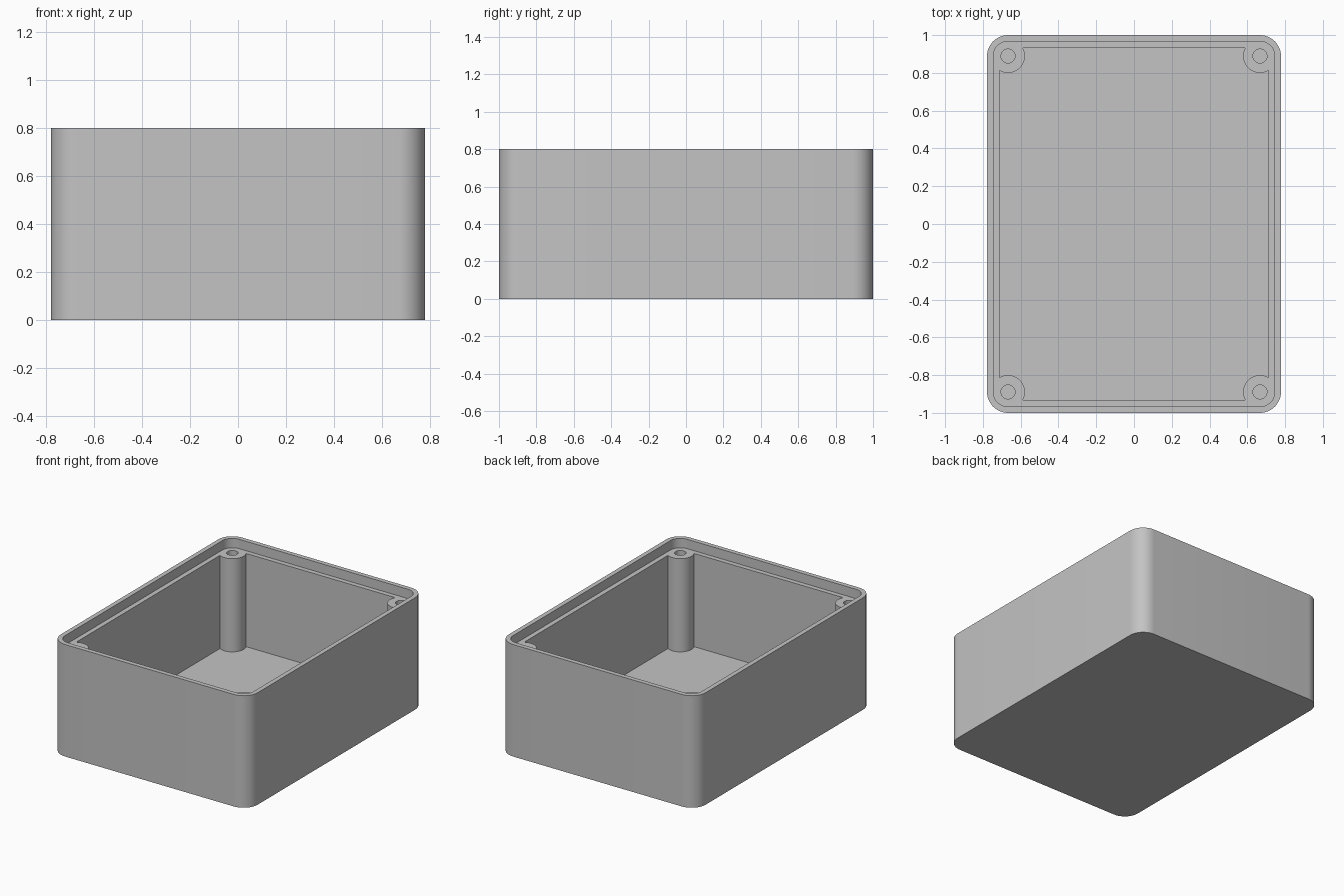
import bpy, bmesh, math

if "Cube" in bpy.data.objects:
    bpy.data.objects.remove(bpy.data.objects["Cube"], do_unlink=True)

# Main sizes
HALF_X, HALF_Y, HEIGHT = 0.778, 1.0, 0.8
WALL, LIP, CORNER = 0.067, 0.033, 0.111
LEDGE_Z = HEIGHT - WALL
POST_X, POST_Y = HALF_X - CORNER, HALF_Y - CORNER
POST_R, HOLE_R = 0.089, 0.037

grey = bpy.data.materials.new("light_grey_plastic")
grey.use_nodes = True
colour = (0.55, 0.55, 0.55, 1)
grey.diffuse_color = colour
grey.node_tree.nodes["Principled BSDF"].inputs["Base Color"].default_value = colour


def prism(name, outlines, z0, z1):
    """Extrude closed outlines from z0 up to z1."""
    bm = bmesh.new()
    for outline in outlines:
        face = bm.faces.new([bm.verts.new((x, y, z0)) for x, y in outline])
        top = bmesh.ops.extrude_face_region(bm, geom=[face])["geom"]
        verts = [v for v in top if isinstance(v, bmesh.types.BMVert)]
        bmesh.ops.translate(bm, verts=verts, vec=(0, 0, z1 - z0))
    bmesh.ops.recalc_face_normals(bm, faces=bm.faces)
    mesh = bpy.data.meshes.new(name)
    bm.to_mesh(mesh)
    bm.free()
    mesh.materials.append(grey)
    obj = bpy.data.objects.new(name, mesh)
    bpy.context.collection.objects.link(obj)
    return obj


def rounded_rectangle(inset, steps=12):
    """Outline offset inwards from the outside of the box."""
    points = []
    for quarter, (sx, sy) in enumerate([(1, 1), (-1, 1), (-1, -1), (1, -1)]):
        for i in range(steps + 1):
            a = math.pi / 2 * (quarter + i / steps)
            r = CORNER - inset
            points.append((sx * POST_X + r * math.cos(a), sy * POST_Y + r * math.sin(a)))
    return points


def corner_circles(radius, steps=48):
    return [[(sx * POST_X + radius * math.cos(math.tau * i / steps),
              sy * POST_Y + radius * math.sin(math.tau * i / steps)) for i in range(steps)]
            for sx in (-1, 1) for sy in (-1, 1)]


def cut(target, cutter):
    """Subtract the cutter and throw it away."""
    mod = target.modifiers.new("cut", "BOOLEAN")
    mod.operation, mod.solver, mod.object = "DIFFERENCE", "EXACT", cutter
    bpy.context.view_layer.objects.active = target
    bpy.ops.object.modifier_apply(modifier=mod.name)
    bpy.data.objects.remove(cutter, do_unlink=True)


# Outer block, with the recess for a lid
box = prism("open_box", [rounded_rectangle(0)], 0, HEIGHT)
cut(box, prism("lid_recess", [rounded_rectangle(LIP)], LEDGE_Z, HEIGHT + 0.1))

# Cavity that leaves the four corner screw posts standing
cavity = prism("cavity", [rounded_rectangle(WALL)], WALL, HEIGHT - 0.04)
cut(cavity, prism("post_space", corner_circles(POST_R), 0, HEIGHT + 0.1))
cut(box, cavity)

# Screw holes down the posts
cut(box, prism("screw_holes", corner_circles(HOLE_R), WALL, HEIGHT - 0.02))

# Smooth round corners and posts, sharp edges elsewhere
bpy.ops.object.select_all(action="DESELECT")
box.select_set(True)
bpy.context.view_layer.objects.active = box
bpy.ops.object.shade_smooth_by_angle(angle=math.radians(30))
